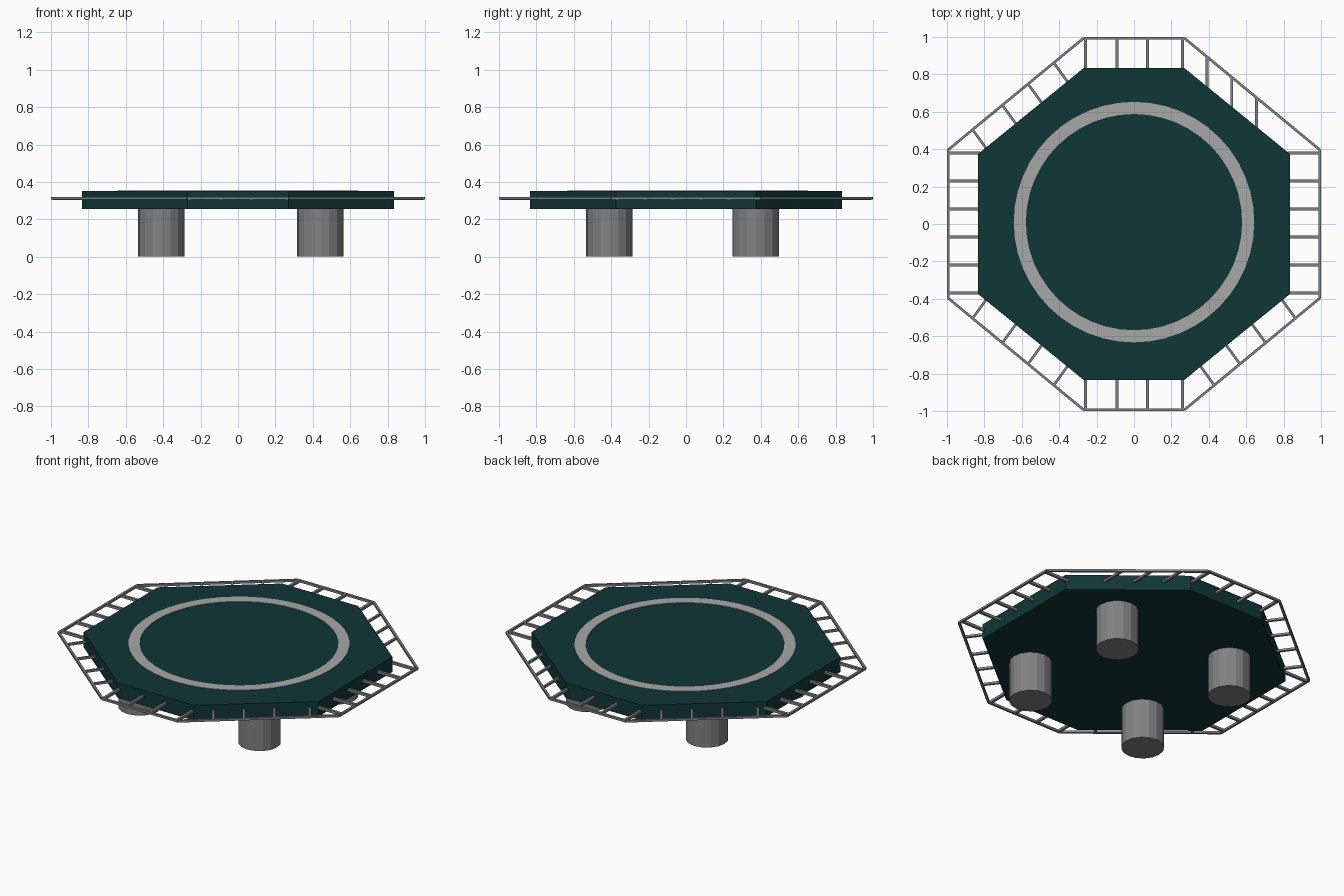
import bpy, bmesh, math
from mathutils import Vector

cube = bpy.data.objects.get("Cube")
if cube:
    bpy.data.objects.remove(cube, do_unlink=True)


def material(name, rgb):
    mat = bpy.data.materials.new(name)
    mat.use_nodes = True
    colour = (*rgb, 1.0)
    mat.diffuse_color = colour
    mat.node_tree.nodes["Principled BSDF"].inputs["Base Color"].default_value = colour
    return mat


green = material("dark_green", (0.005, 0.037, 0.037))
white = material("pale_grey", (0.39, 0.39, 0.38))
grey = material("steel_grey", (0.22, 0.22, 0.22))


def finish(name, bm, mat):
    bmesh.ops.recalc_face_normals(bm, faces=bm.faces)
    mesh = bpy.data.meshes.new(name)
    bm.to_mesh(mesh)
    bm.free()
    mesh.materials.append(mat)
    obj = bpy.data.objects.new(name, mesh)
    bpy.context.collection.objects.link(obj)
    return obj


def octagon(short_x, reach_x, short_y, reach_y):
    quarter = [(reach_x, short_y), (short_x, reach_y)]
    right = [(x, -y) for x, y in reversed(quarter)] + quarter
    return right + [(-x, -y) for x, y in right]


def extrude(bm, faces, height):
    new = bmesh.ops.extrude_face_region(bm, geom=faces)["geom"]
    verts = [v for v in new if isinstance(v, bmesh.types.BMVert)]
    bmesh.ops.translate(bm, verts=verts, vec=(0, 0, height))


def bar(bm, start, end, width):
    """Square bar between two points."""
    a, b = Vector(start), Vector(end)
    along = (b - a).normalized()
    side = along.cross(Vector((0, 0, 1))) * width / 2
    up = Vector((0, 0, width / 2))
    ends = [[bm.verts.new(p + side * s + up * u)
             for s, u in ((1, 1), (-1, 1), (-1, -1), (1, -1))] for p in (a, b)]
    for ring in ends:
        bm.faces.new(ring)
    for i in range(4):
        j = (i + 1) % 4
        bm.faces.new((ends[0][i], ends[0][j], ends[1][j], ends[1][i]))


# Octagonal deck
bm = bmesh.new()
base = bm.faces.new([bm.verts.new((x, y, 0.255)) for x, y in octagon(0.27, 0.833, 0.375, 0.833)])
extrude(bm, [base], 0.097)
finish("deck", bm, green)

# Painted landing circle
bm = bmesh.new()
steps = 48
loops = []
for radius in (0.578, 0.643):
    loops.append([bm.verts.new((radius * math.cos(t), 0.01 + radius * math.sin(t), 0.350))
                  for t in (2 * math.pi * i / steps for i in range(steps))])
faces = [bm.faces.new((loops[0][i], loops[1][i], loops[1][(i + 1) % steps], loops[0][(i + 1) % steps]))
         for i in range(steps)]
extrude(bm, faces, 0.005)
finish("landing_circle", bm, white)

# Outer safety rail
rail_z = 0.312
bm = bmesh.new()
corners = octagon(0.27, 0.993, 0.397, 0.993)
for i, (x, y) in enumerate(corners):
    nx, ny = corners[(i + 1) % len(corners)]
    bar(bm, (x, y, rail_z), (nx, ny, rail_z), 0.014)
finish("safety_rail", bm, grey)

# Struts on the four straight sides
bm = bmesh.new()
for s in (-1, 1):
    for i in range(6):
        y = 0.38 - 0.15 * i
        bar(bm, (s * 0.82, y, rail_z), (s * 0.993, y, rail_z), 0.016)
    for x in (-0.26, -0.092, 0.072, 0.26):
        bar(bm, (x, s * 0.82, rail_z), (x, s * 0.993, rail_z), 0.016)

# Struts on the slanted sides, three of them square to the edge
for sx, sy in ((-1, 1), (-1, -1), (1, -1)):
    for f in (0.22, 0.41, 0.6, 0.82):
        outer = Vector((0.27, 0.993, 0)).lerp(Vector((0.993, 0.397, 0)), f)
        inner = outer - Vector((0.08, 0.11, 0))
        bar(bm, (sx * inner.x, sy * inner.y, rail_z), (sx * outer.x, sy * outer.y, rail_z), 0.014)
for x in (0.39, 0.522, 0.655):
    outer_y = 0.993 - (x - 0.27) * 0.824
    bar(bm, (x, outer_y - 0.18, rail_z), (x, outer_y, rail_z), 0.014)
finish("rail_struts", bm, grey)

# Support legs
for side, x in (("right", -0.41), ("left", 0.44)):
    for end, y in (("front", -0.41), ("back", 0.373)):
        bm = bmesh.new()
        bmesh.ops.create_cone(bm, cap_ends=True, segments=16, radius1=0.125,
                              radius2=0.125, depth=0.26)
        bmesh.ops.translate(bm, verts=bm.verts, vec=(x, y, 0.13))
        finish(f"{end}_{side}_leg", bm, grey)
